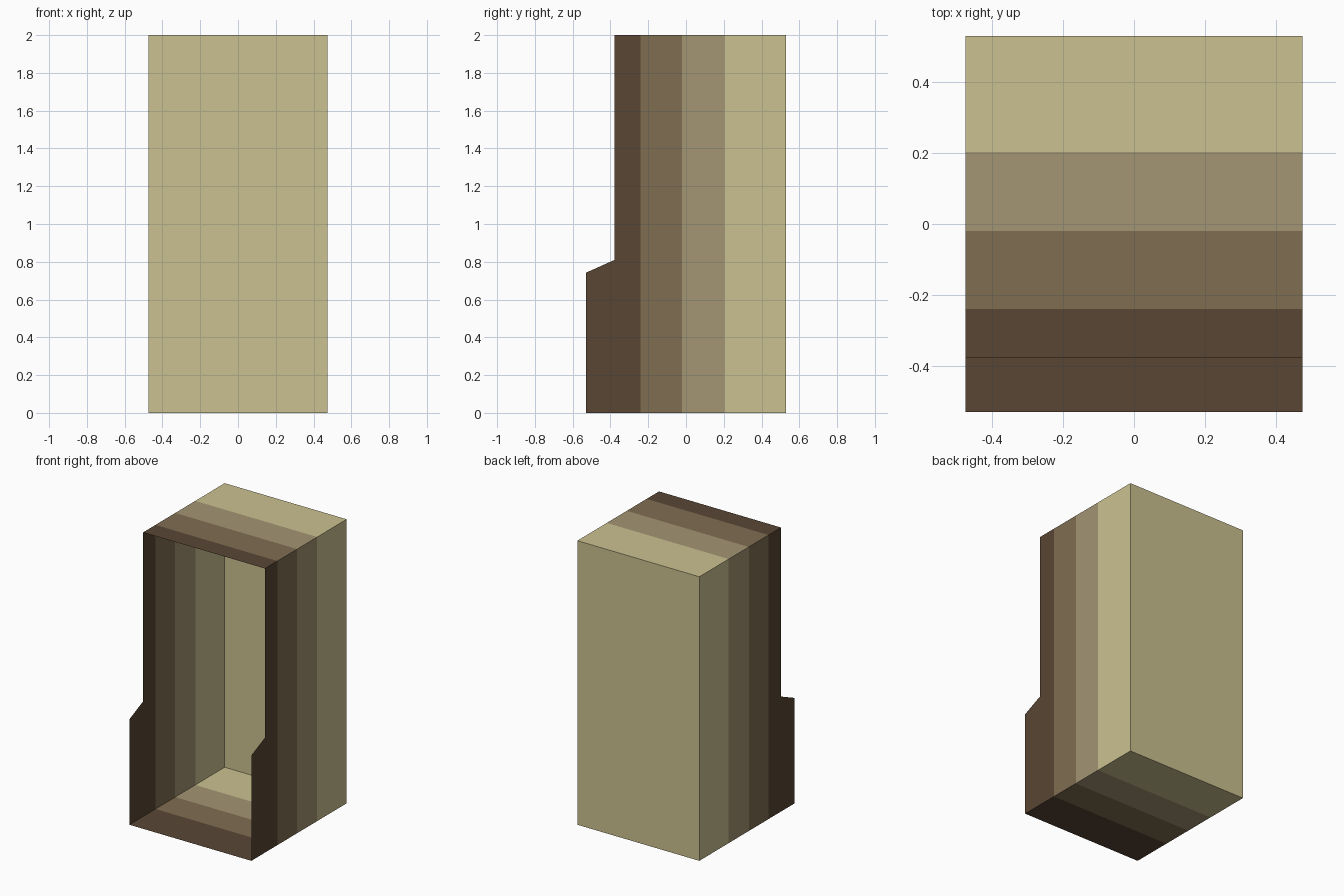
import bpy, bmesh
from mathutils import Vector

if "Cube" in bpy.data.objects:
    bpy.data.objects.remove(bpy.data.objects["Cube"])

W, D, H = 0.475, 0.53, 2.0      # half width, half depth, height
TOP_Y = -0.378                  # front edge of the top panel
BANDS = [-0.24, -0.02, 0.203]   # depths where the colour changes


def material(name, rgb):
    lin = [((c / 255 + 0.055) / 1.055) ** 2.4 for c in rgb]
    m = bpy.data.materials.new(name)
    m.diffuse_color = (*lin, 1)
    m.use_nodes = True
    m.node_tree.nodes["Principled BSDF"].inputs["Base Color"].default_value = m.diffuse_color
    return m


mats = [material("dark brown", (89, 70, 52)),
        material("medium brown", (127, 109, 81)),
        material("light brown", (163, 149, 115)),
        material("pale tan", (203, 193, 144))]


def panel(name, points, outward):
    """Flat sheet, cut at the band depths and coloured by depth."""
    bm = bmesh.new()
    face = bm.faces.new([bm.verts.new(p) for p in points])
    face.normal_update()
    if face.normal.dot(Vector(outward)) < 0:
        face.normal_flip()
    for y in BANDS:
        bmesh.ops.bisect_plane(bm, geom=bm.verts[:] + bm.edges[:] + bm.faces[:],
                               plane_co=(0, y, 0), plane_no=(0, 1, 0))
    for f in bm.faces:
        f.material_index = sum(f.calc_center_median().y > y for y in BANDS)
    me = bpy.data.meshes.new(name)
    bm.to_mesh(me)
    bm.free()
    for m in mats:
        me.materials.append(m)
    bpy.context.collection.objects.link(bpy.data.objects.new(name, me))


# side walls with the stepped front edge
profile = [(-D, 0), (D, 0), (D, H), (TOP_Y, H), (TOP_Y, 0.81), (-D, 0.742)]
for name, s in (("left_wall", -1), ("right_wall", 1)):
    panel(name, [(s * W, y, z) for y, z in profile], (s, 0, 0))

# floor, roof and back
panel("floor", [(-W, -D, 0), (W, -D, 0), (W, D, 0), (-W, D, 0)], (0, 0, -1))
panel("roof", [(-W, TOP_Y, H), (W, TOP_Y, H), (W, D, H), (-W, D, H)], (0, 0, 1))
panel("back_wall", [(-W, D, 0), (W, D, 0), (W, D, H), (-W, D, H)], (0, 1, 0))
